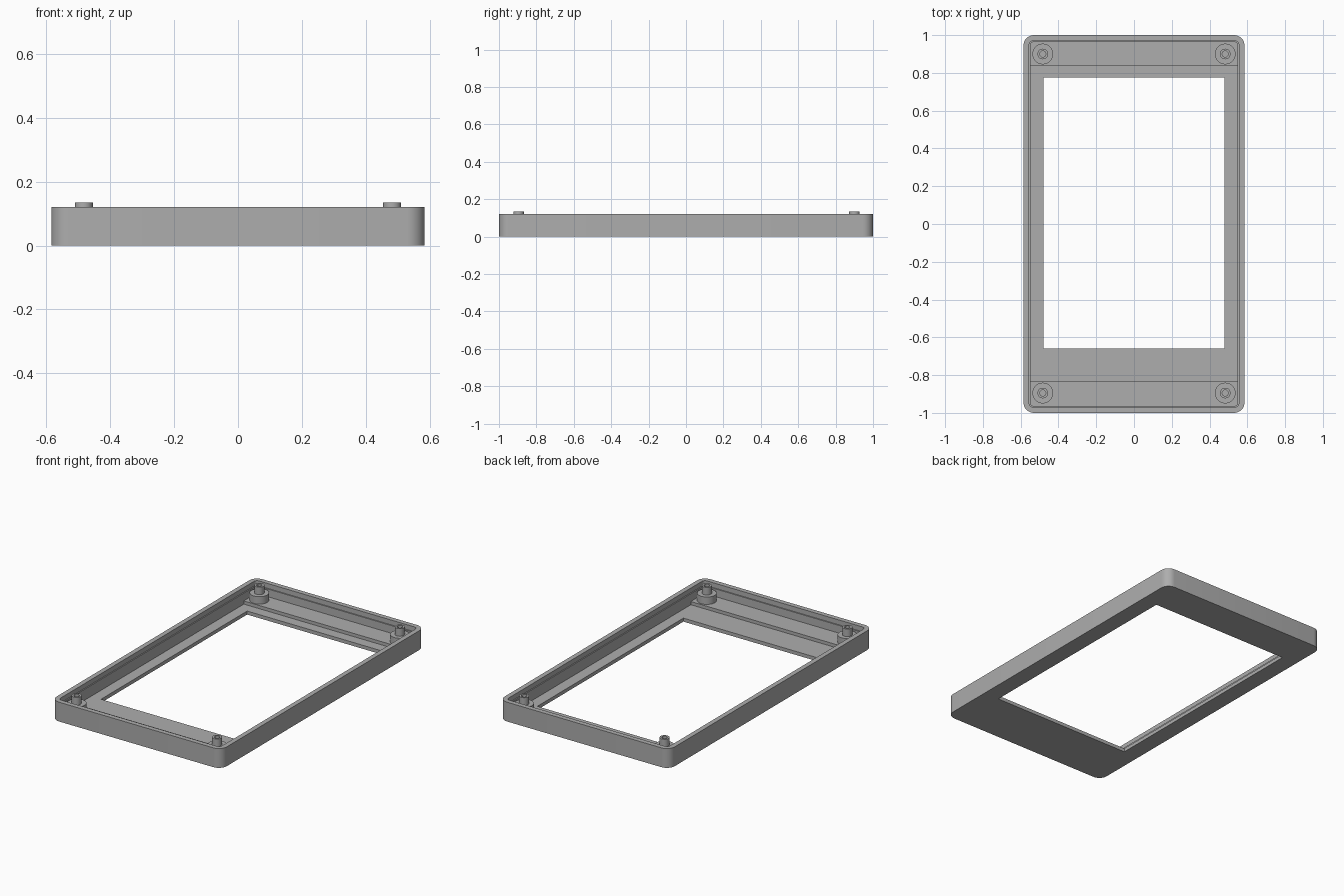
import bpy
import bmesh
from math import cos, sin, pi

old = bpy.data.objects.get("Cube")
if old:
    bpy.data.objects.remove(old, do_unlink=True)

grey = bpy.data.materials.new("plain grey")
grey.use_nodes = True
colour = (0.42, 0.42, 0.42, 1)
grey.diffuse_color = colour
grey.node_tree.nodes["Principled BSDF"].inputs["Base Color"].default_value = colour

HEIGHT, FLOOR, LEDGE, STEP = 0.12, 0.022, 0.042, 0.09


def finish(name, bm):
    """Turn a bmesh into a named, shaded object."""
    bmesh.ops.remove_doubles(bm, verts=bm.verts, dist=1e-5)
    bmesh.ops.recalc_face_normals(bm, faces=bm.faces)
    mesh = bpy.data.meshes.new(name)
    bm.to_mesh(mesh)
    bm.free()
    mesh.materials.append(grey)
    obj = bpy.data.objects.new(name, mesh)
    bpy.context.collection.objects.link(obj)
    bpy.ops.object.select_all(action='DESELECT')
    obj.select_set(True)
    bpy.context.view_layer.objects.active = obj
    bpy.ops.object.shade_smooth_by_angle(angle=pi / 6)
    return obj


def rounded_ring(bm, x, y0, y1, radius, z, seg=8):
    """Loop of vertices around a rectangle with rounded corners."""
    corners = [(x, y1), (-x, y1), (-x, y0), (x, y0)]
    ring = []
    for i, (cx, cy) in enumerate(corners):
        ox = cx - radius if cx > 0 else cx + radius
        oy = cy - radius if cy > 0 else cy + radius
        for k in range(seg + 1):
            a = (i + k / seg) * pi / 2
            ring.append(bm.verts.new((ox + radius * cos(a), oy + radius * sin(a), z)))
    return ring


def skin(bm, rings, closed=False):
    """Join neighbouring loops with quads."""
    pairs = list(zip(rings, rings[1:]))
    if closed:
        pairs.append((rings[-1], rings[0]))
    for a, b in pairs:
        n = len(a)
        for i in range(n):
            j = (i + 1) % n
            bm.faces.new((a[i], a[j], b[j], b[i]))


# Tray: outer wall, stepped inner wall, floor and off-centre window
bm = bmesh.new()
window = (0.48, -0.66, 0.775, 0)
outer = (0.585, -1, 1, 0.055)
upper = (0.555, -0.97, 0.97, 0.022)
lower = (0.548, -0.963, 0.963, 0.015)
sections = [(window, 0), (outer, 0), (outer, HEIGHT), (upper, HEIGHT),
            (upper, STEP), (lower, STEP), (lower, FLOOR), (window, FLOOR)]
skin(bm, [rounded_ring(bm, *shape, z) for shape, z in sections], closed=True)
finish("bezel_tray", bm)

# Raised ledges at both ends of the floor
for name, y0, y1 in (("front_ledge", -0.965, -0.83), ("back_ledge", 0.84, 0.965)):
    bm = bmesh.new()
    bmesh.ops.create_cube(bm, size=1)
    for v in bm.verts:
        v.co.x *= 1.1
        v.co.y = y1 if v.co.y > 0 else y0
        v.co.z = LEDGE if v.co.z > 0 else FLOOR - 0.01
    finish(name, bm)

# Corner posts: wide base, narrow pin and blind screw hole
post_profile = [(0.055, LEDGE - 0.01), (0.055, 0.088), (0.028, 0.088),
                (0.028, 0.135), (0.016, 0.135), (0.016, 0.05)]
for side, px in (("right", -0.483), ("left", 0.483)):
    for end, py in (("front", -0.895), ("back", 0.9)):
        bm = bmesh.new()
        rings = []
        for r, z in post_profile:
            angles = [2 * pi * i / 32 for i in range(32)]
            rings.append([bm.verts.new((px + r * cos(a), py + r * sin(a), z)) for a in angles])
        skin(bm, rings)
        bm.faces.new(rings[0])
        bm.faces.new(rings[-1])
        finish(f"{end}_{side}_post", bm)
